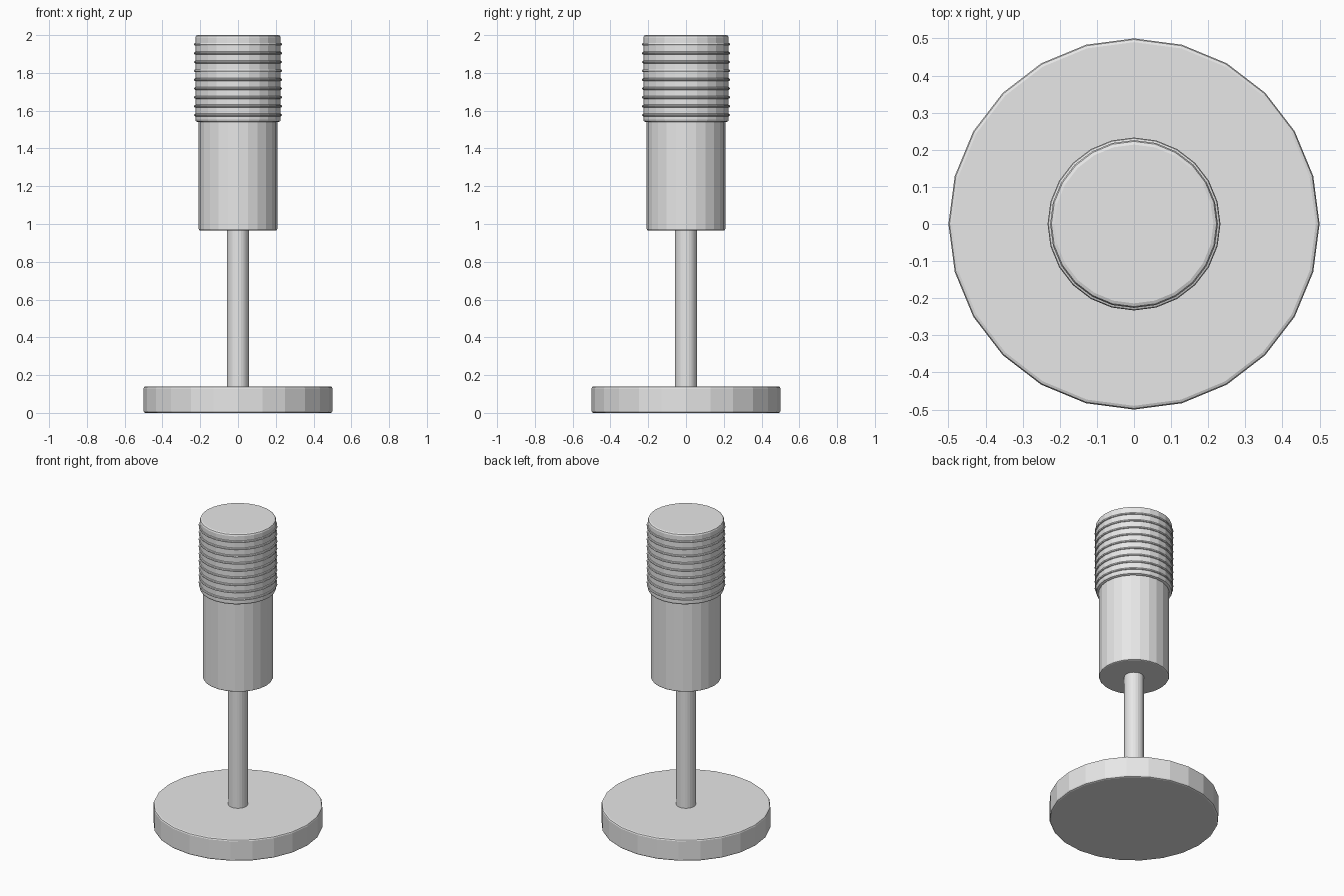
import bpy

SIDES = 24

if "Cube" in bpy.data.objects:
    bpy.data.objects.remove(bpy.data.objects["Cube"], do_unlink=True)

# One light grey for every part
grey = bpy.data.materials.new("light_grey")
grey.use_nodes = True
colour = (0.8, 0.8, 0.8, 1.0)
grey.diffuse_color = colour
grey.node_tree.nodes["Principled BSDF"].inputs["Base Color"].default_value = colour


def cylinder(name, radius, bottom, top, bevel=0.0):
    """Upright faceted cylinder with optionally softened rims."""
    bpy.ops.mesh.primitive_cylinder_add(
        vertices=SIDES, radius=radius, depth=top - bottom,
        location=(0, 0, (bottom + top) / 2))
    part = bpy.context.object
    part.name = name
    part.data.materials.append(grey)
    if bevel:
        mod = part.modifiers.new("rim_bevel", 'BEVEL')
        mod.width = bevel
        mod.segments = 2
        mod.limit_method = 'ANGLE'
        mod.angle_limit = 0.8
    return part


# Stand
cylinder("base", 0.5, 0.0, 0.14, bevel=0.01)
cylinder("stem", 0.058, 0.13, 0.98)

# Body and head
cylinder("body", 0.208, 0.965, 1.55, bevel=0.008)
cylinder("head", 0.226, 1.54, 2.0, bevel=0.012)

# Raised grille rings around the head
for i in range(9):
    bpy.ops.mesh.primitive_torus_add(
        major_segments=SIDES, minor_segments=8,
        major_radius=0.225, minor_radius=0.008,
        location=(0, 0, 1.577 + i * 0.0468))
    ring = bpy.context.object
    ring.name = f"grille_ring_{i + 1}"
    ring.data.materials.append(grey)
